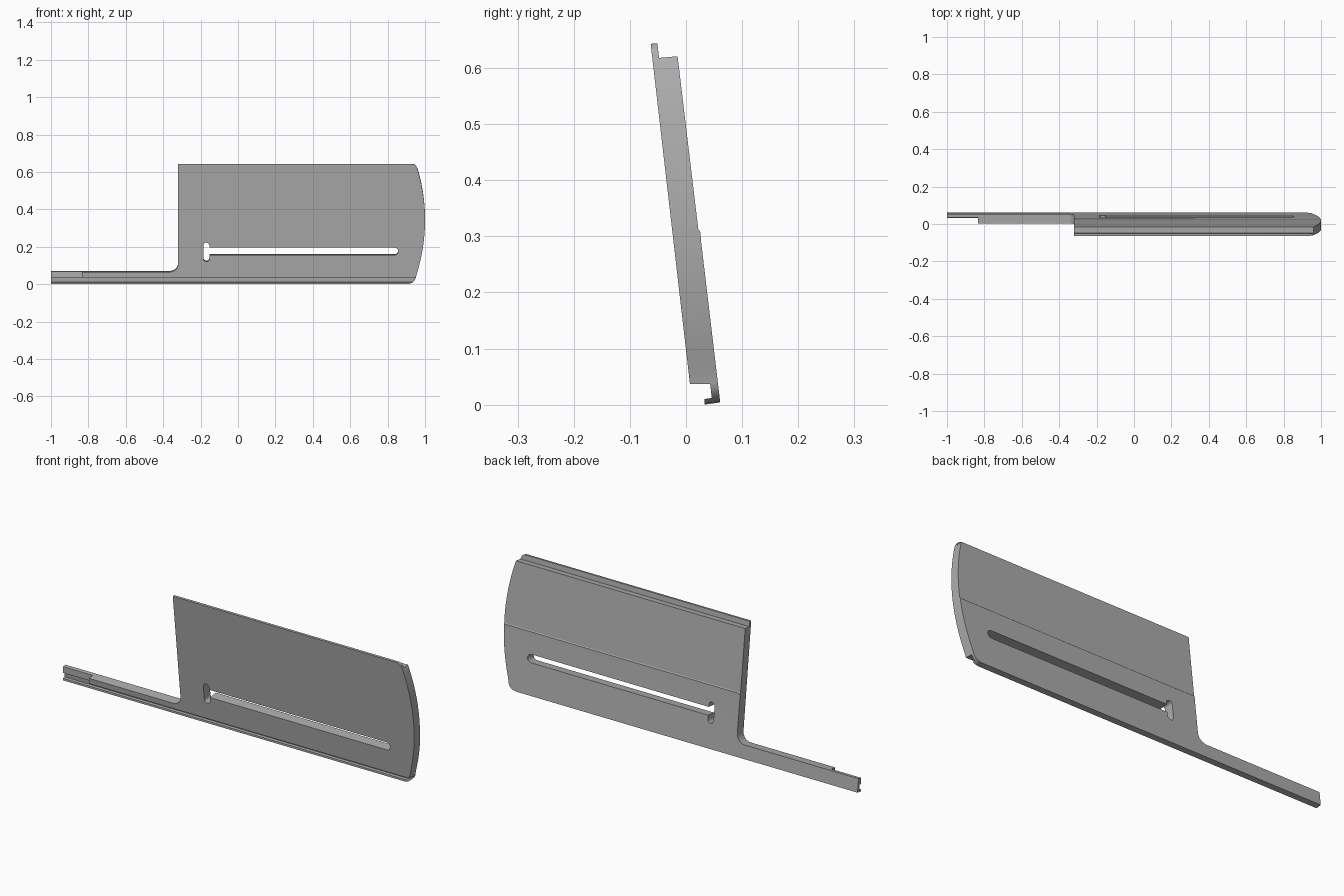
import bpy
import bmesh
from math import sin, cos, pi, radians

cube = bpy.data.objects.get("Cube")
if cube:
    bpy.data.objects.remove(cube, do_unlink=True)

LEAN = 0.118  # the plate leans towards the front

grey = bpy.data.materials.new("plain grey")
grey.use_nodes = True
colour = (0.42, 0.42, 0.42, 1)
grey.diffuse_color = colour
grey.node_tree.nodes["Principled BSDF"].inputs["Base Color"].default_value = colour


def prism(name, near, far):
    """Closed solid between two matching rings of points."""
    bm = bmesh.new()
    a = [bm.verts.new(p) for p in near]
    b = [bm.verts.new(p) for p in far]
    bm.faces.new(a)
    bm.faces.new(b)
    n = len(a)
    for i in range(n):
        j = (i + 1) % n
        bm.faces.new((a[i], a[j], b[j], b[i]))
    bmesh.ops.recalc_face_normals(bm, faces=bm.faces)
    mesh = bpy.data.meshes.new(name)
    bm.to_mesh(mesh)
    bm.free()
    mesh.materials.append(grey)
    ob = bpy.data.objects.new(name, mesh)
    bpy.context.collection.objects.link(ob)
    return ob


def along_x(name, section, x0, x1):
    return prism(name, [(x0, y, z) for y, z in section], [(x1, y, z) for y, z in section])


def across_plate(name, outline, depth=0.2):
    """Extrude an x, z outline square to the leaning plate."""
    rings = [[(x, y, z + LEAN * y) for x, z in outline] for y in (-depth, depth)]
    return prism(name, *rings)


def arc(cx, cz, rx, rz, start, end, steps=10):
    angles = [radians(start + (end - start) * i / steps) for i in range(steps + 1)]
    return [(cx + rx * cos(t), cz + rz * sin(t)) for t in angles]


def combine(target, tool, operation):
    tool.hide_render = True
    mod = target.modifiers.new(operation.lower(), "BOOLEAN")
    mod.object, mod.operation, mod.solver = tool, operation, "EXACT"
    bpy.context.view_layer.objects.active = target
    bpy.ops.object.modifier_apply(modifier=mod.name)
    bpy.data.objects.remove(tool, do_unlink=True)


# Plate section: top rabbet, low back ridge, bottom lip with a small hook
section = [
    (-0.063, 0.643), (0.007, 0.037), (0.043, 0.037), (0.046, 0.012),
    (0.033, 0.010), (0.033, 0.0), (0.047, 0.002), (0.061, 0.004),
    (0.027, 0.290), (0.0255, 0.308), (0.022, 0.312), (-0.015, 0.621),
    (-0.048, 0.618), (-0.051, 0.644),
]
plate = along_x("slotted_plate", section, -1, 1)

# Outline: bowed right end, rounded corners, narrow rail on the other side
bowed = [(1 - 0.047 * ((z - 0.345) / 0.3) ** 2, z)
         for z in [0.05 + 0.57 * i / 20 for i in range(21)]]
outline = [(-1.1, -0.1), (0.91, -0.1)]
outline += arc(0.91, 0.04, 0.042, 0.042, -90, -5)
outline += bowed
outline += arc(0.93, 0.625, 0.026, 0.026, 15, 90)
outline += [(0.93, 0.75), (-0.32, 0.75)]
outline += arc(-0.365, 0.11, 0.045, 0.045, 0, -90)
outline += [(-1.1, 0.065)]
combine(plate, across_plate("plate_outline", outline), "INTERSECT")

# Long slot with a rounded end, and the upright keyhole that meets it
slot = [(-0.17, 0.197), (-0.17, 0.156)] + arc(0.836, 0.1765, 0.0205, 0.0205, -90, 90)
keyhole = arc(-0.169, 0.208, 0.016, 0.016, 0, 180) + arc(-0.169, 0.137, 0.016, 0.016, 180, 360)
combine(plate, across_plate("slot_cutter", slot), "DIFFERENCE")
combine(plate, across_plate("keyhole_cutter", keyhole), "DIFFERENCE")

# Thinner end of the rail
thin = [(-0.1, 0.02), (0.034, 0.02), (0.034, 0.2), (-0.1, 0.2)]
combine(plate, along_x("rail_end_cutter", thin, -1.1, -0.835), "DIFFERENCE")

bpy.ops.object.select_all(action="DESELECT")
plate.select_set(True)
bpy.context.view_layer.objects.active = plate
bpy.ops.object.shade_smooth_by_angle(angle=radians(25))
